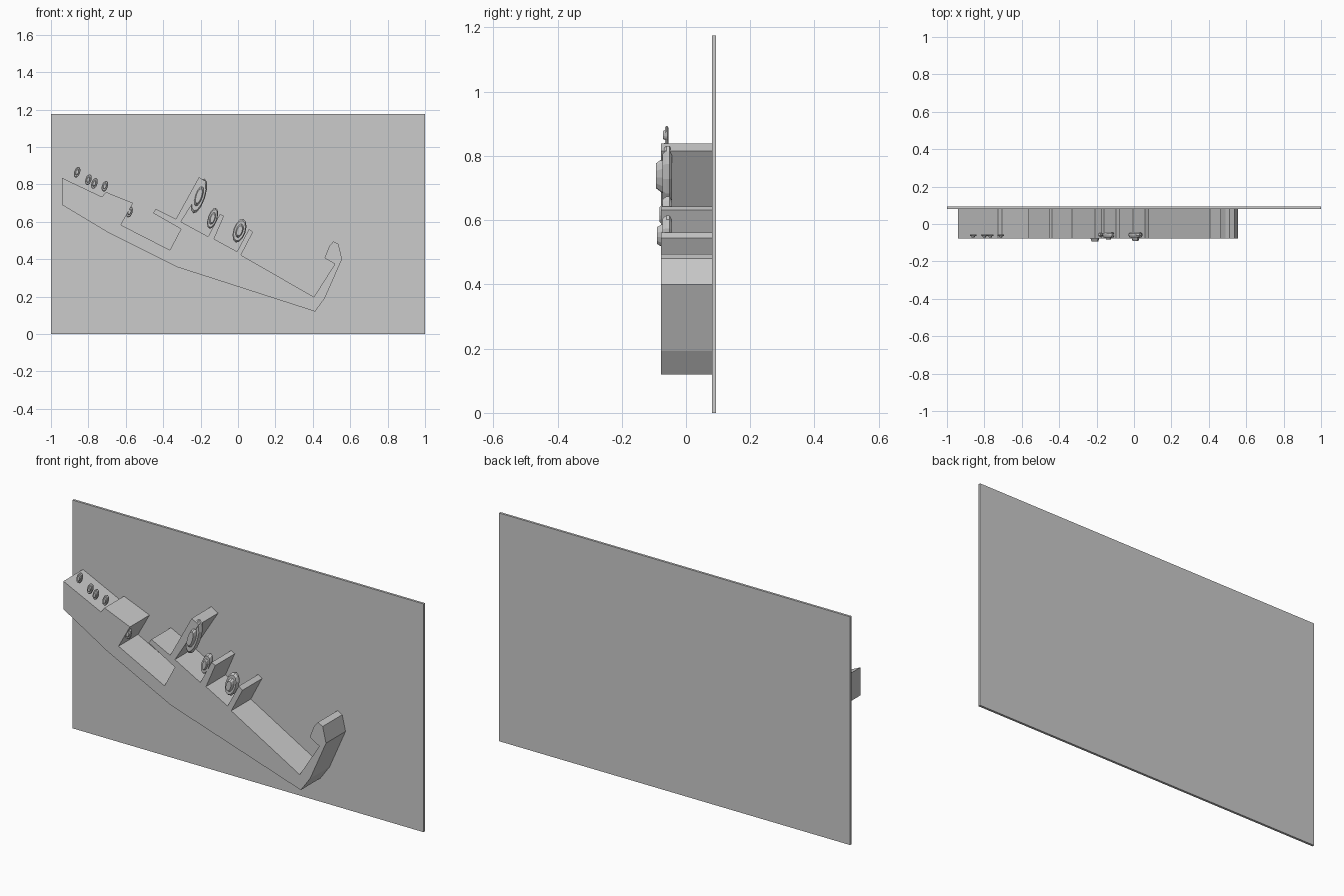
import bpy, bmesh, math

if "Cube" in bpy.data.objects:
    bpy.data.objects.remove(bpy.data.objects["Cube"])


def make_object(name, bm):
    bmesh.ops.recalc_face_normals(bm, faces=bm.faces)
    mesh = bpy.data.meshes.new(name)
    bm.to_mesh(mesh)
    bm.free()
    ob = bpy.data.objects.new(name, mesh)
    bpy.context.collection.objects.link(ob)
    return ob


def extrude_profile(name, pts, y0, y1):
    bm = bmesh.new()
    face = bm.faces.new([bm.verts.new((x, y0, z)) for x, z in pts])
    res = bmesh.ops.extrude_face_region(bm, geom=[face], use_keep_orig=True)
    for v in res["geom"]:
        if isinstance(v, bmesh.types.BMVert):
            v.co.y = y1
    return make_object(name, bm)


def oval_stud(name, x, z, half_w, half_h, back, mid, front, tilt=18, sides=12):
    """Tilted oval disc with a rounded rim and a raised centre boss."""
    d = back - mid
    rings = [(0.8, back), (1.0, back - d * 0.25), (1.0, back - d * 0.6),
             (0.85, mid), (0.58, mid), (0.42, front)]
    c, s = math.cos(math.radians(tilt)), math.sin(math.radians(tilt))
    bm = bmesh.new()
    loops = []
    for k, y in rings:
        loop = []
        for i in range(sides):
            a = 2 * math.pi * i / sides
            u, w = half_w * k * math.cos(a), half_h * k * math.sin(a)
            loop.append(bm.verts.new((x + u * c + w * s, y, z - u * s + w * c)))
        loops.append(loop)
    for a, b in zip(loops, loops[1:]):
        for i in range(sides):
            j = (i + 1) % sides
            bm.faces.new((a[i], a[j], b[j], b[i]))
    bm.faces.new(loops[0])
    bm.faces.new(loops[-1])
    return make_object(name, bm)


# thin backing panel
extrude_profile("backing_panel", [(-1, 0), (1, 0), (1, 1.175), (-1, 1.175)], 0.081, 0.093)

# stepped hull silhouette with hook, fins and notches
hull = [
    (-0.94, 0.834), (-0.94, 0.69), (-0.69, 0.54), (-0.326, 0.358), (0.412, 0.12),
    (0.465, 0.193), (0.556, 0.40), (0.537, 0.481), (0.51, 0.495), (0.485, 0.465),
    (0.463, 0.406), (0.518, 0.374), (0.406, 0.198), (0.016, 0.422), (0.08, 0.545),
    (0.059, 0.561), (-0.005, 0.441), (-0.128, 0.508), (-0.075, 0.631),
    (-0.096, 0.642), (-0.16, 0.521), (-0.305, 0.60), (-0.165, 0.82), (-0.209, 0.838),
    (-0.332, 0.615), (-0.439, 0.668), (-0.455, 0.647), (-0.305, 0.561),
    (-0.364, 0.449), (-0.626, 0.583), (-0.561, 0.70), (-0.706, 0.759), (-0.727, 0.733),
]
# correct the hook tip so it leans right
hull[9] = (0.488, 0.47)
# upright fin in front view: both edges run parallel
hull[21:24] = [(-0.305, 0.60), (-0.17, 0.815), (-0.209, 0.838)]
extrude_profile("hull", hull, -0.078, 0.082)

# large oval studs beside the fins
for i, (x, z, w, h, front) in enumerate([
        (-0.209, 0.738, 0.034, 0.098, -0.093),
        (-0.136, 0.618, 0.025, 0.058, -0.082),
        (0.008, 0.552, 0.033, 0.066, -0.090)]):
    oval_stud(f"large_stud_{i}", x, z, w, h, -0.044, -0.073, front)

# small oval studs along the stern
for i, (x, z) in enumerate([(-0.86, 0.865), (-0.80, 0.825), (-0.768, 0.805),
                            (-0.712, 0.79), (-0.58, 0.652)]):
    oval_stud(f"small_stud_{i}", x, z, 0.016, 0.03, -0.055, -0.065, -0.071)
